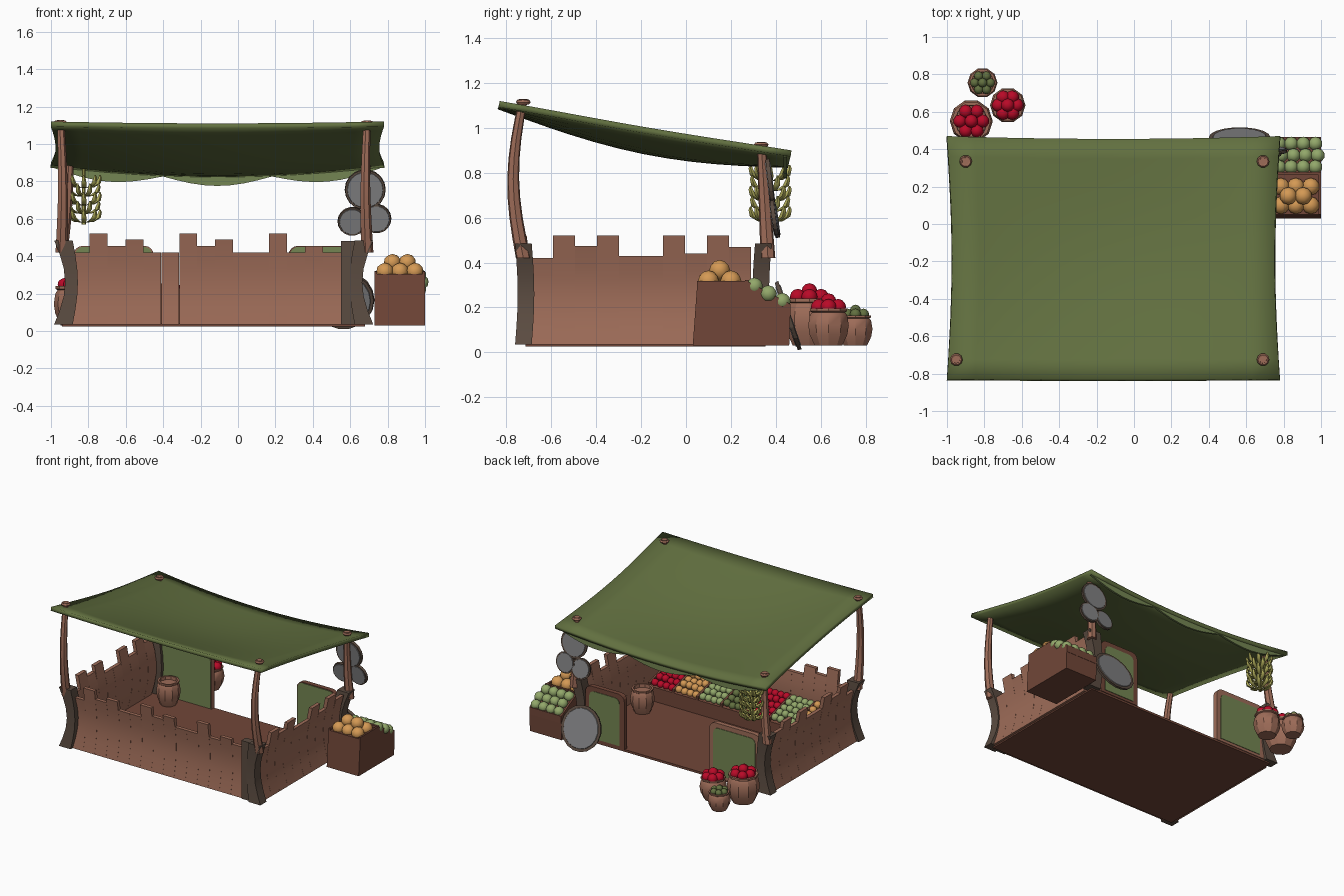
import bpy, bmesh, math, random
from mathutils import Vector, Matrix

if "Cube" in bpy.data.objects:
    bpy.data.objects.remove(bpy.data.objects["Cube"])
random.seed(4)
pi = math.pi

def mat(name, r, g, b):
    m = bpy.data.materials.new(name)
    m.diffuse_color = (r, g, b, 1)
    m.use_nodes = True
    m.node_tree.nodes["Principled BSDF"].inputs["Base Color"].default_value = m.diffuse_color
    return m

WOOD = mat("light_wood", .34, .15, .098)
DARK = mat("dark_wood", .165, .062, .04)
POST = mat("grey_wood", .105, .072, .053)
CLOTH = mat("canopy_green", .122, .162, .051)
PANEL = mat("panel_green", .175, .235, .085)
RED = mat("red_fruit", .485, .003, .021)
ORANGE = mat("orange_fruit", .66, .32, .09)
LIME = mat("pale_green_fruit", .29, .39, .145)
YELLOW = mat("banana_yellow", .42, .40, .10)
METAL = mat("grey_metal", .22, .22, .225)

def finish(name, bm, mats, smooth=None):
    bmesh.ops.recalc_face_normals(bm, faces=bm.faces)
    me = bpy.data.meshes.new(name)
    bm.to_mesh(me)
    bm.free()
    ob = bpy.data.objects.new(name, me)
    bpy.context.collection.objects.link(ob)
    for m in mats:
        me.materials.append(m)
    if smooth:
        bpy.ops.object.select_all(action='DESELECT')
        ob.select_set(True)
        bpy.context.view_layer.objects.active = ob
        bpy.ops.object.shade_smooth_by_angle(angle=math.radians(smooth))
    return ob

def loft(bm, rings):
    """Skin a list of equal-length vertex rings and cap both ends."""
    vs = [[bm.verts.new(p) for p in r] for r in rings]
    n = len(vs[0])
    for a, b in zip(vs, vs[1:]):
        for i in range(n):
            bm.faces.new((a[i], a[(i + 1) % n], b[(i + 1) % n], b[i]))
    bm.faces.new(vs[0])
    bm.faces.new(vs[-1])

def rect(x0, x1, y0, y1, z):
    return [(x0, y0, z), (x1, y0, z), (x1, y1, z), (x0, y1, z)]

def circle(x, y, z, r, n=8):
    return [(x + r * math.cos(2 * pi * i / n), y + r * math.sin(2 * pi * i / n), z) for i in range(n)]

def box(name, x0, x1, y0, y1, z0, z1, m):
    bm = bmesh.new()
    loft(bm, [rect(x0, x1, y0, y1, z0), rect(x0, x1, y0, y1, z1)])
    return finish(name, bm, [m])

def fruit_pile(name, spots, m):
    bm = bmesh.new()
    for x, y, z, r in spots:
        bmesh.ops.create_icosphere(bm, subdivisions=2, radius=r, matrix=Matrix.Translation((x, y, z)))
    finish(name, bm, [m], 60)

# Canopy: sagging cloth sheet with a scalloped flap along the back
def canopy_z(x, y):
    u, t = (x + .11) / .89, (y + .83) / 1.3
    return 1.12 - .22 * t - max(0, 1 - u * u) * (.01 + .04 * t + .07 * math.sin(pi * t))

bm = bmesh.new()
N = 12
grid = []
for j in range(N + 1):
    t = j / N
    row = []
    for i in range(N + 1):
        u = 2 * i / N - 1
        x = -.11 + u * (.89 - .03 * math.sin(pi * t))
        y = -.83 + 1.3 * t - .015 * (1 - u * u) * t
        row.append(bm.verts.new((x, y, canopy_z(x, y))))
    grid.append(row)
for j in range(N):
    for i in range(N):
        bm.faces.new((grid[j][i], grid[j][i + 1], grid[j + 1][i + 1], grid[j + 1][i]))
ob = finish("canopy", bm, [CLOTH], 40)
sol = ob.modifiers.new("thickness", 'SOLIDIFY')
sol.thickness, sol.offset = .028, -1

bm = bmesh.new()
rings = []
for i in range(25):
    s = i / 24
    x = -.985 + 1.75 * s
    zt = canopy_z(x, .45) - .015
    zb = zt - .015 - .045 * abs(math.sin(3 * pi * s))
    rings.append([(x, .435, zt), (x, .45, zt), (x, .45, zb), (x, .435, zb)])
loft(bm, rings)
finish("canopy_back_flap", bm, [PANEL])

# Floor
box("floor", -.94, .68, -.715, .355, .025, .042, DARK)

# Corner posts: waisted base, bent pole and rope ring above the cloth
def bend(z):
    return math.sin(pi * min(1, max(0, (z - .03) / .46)))

for side, px, label in ((-1, -.945, "left"), (1, .69, "right")):
    for py, dy, end in ((-.725, -1, "front"), (.345, 1, "back")):
        bx = -.935 if side < 0 else .675
        bm = bmesh.new()
        rings = []
        for k in range(7):
            z = .035 + .45 * k / 6
            w = .05 - .016 * bend(z)
            cx = bx - side * .045 * bend(z)
            cy = py - dy * .012 * bend(z)
            rings.append(rect(cx - w, cx + w, cy - .037, cy + .037, z))
        loft(bm, rings)
        finish(f"{end}_{label}_post_base", bm, [POST], 40)
        tx = (-.9 if end == "back" else -.95) if side < 0 else .69
        top = canopy_z(tx, py) + .03
        bm = bmesh.new()
        rings = []
        for k in range(9):
            s = k / 8
            z = .42 + (top - .42) * s
            sway = math.sin(pi * s)
            rings.append(circle(px + (tx - px) * s - side * .01 * sway,
                                py + (-.045 * sway if dy < 0 else .02 - .03 * s), z, .034 - .014 * s, 7))
        loft(bm, rings)
        finish(f"{end}_{label}_pole", bm, [WOOD], 40)
        bpy.ops.mesh.primitive_torus_add(major_segments=10, minor_segments=5, major_radius=.024, minor_radius=.01,
                                         location=(tx, py - (.01 if dy > 0 else 0), top - .012))
        ring = bpy.context.object
        ring.name = f"{end}_{label}_rope_ring"
        ring.data.materials.append(WOOD)
box("front_right_corner_plank", .55, .63, -.745, -.69, .035, .48, POST)

# Plank walls with uneven tops and a concave outward curve
def plank(bm, a, b, top, depth, axis, outer, sign):
    rings = []
    for k in range(6):
        z = .035 + (top - .035) * k / 5
        o = outer - sign * depth * bend(z)
        i = o - sign * .028
        rings.append(rect(a, b, o, i, z) if axis == 'x' else rect(o, i, a, b, z))
    loft(bm, rings)

front_tops = [.42, .52, .455, .49, .42, .42, .52, .455, .49, .42, .42, .52, .42, .455, .42]
side_tops = [.42, .52, .475, .52, .43, .43, .52, .44, .52, .47]
bm = bmesh.new()
for i, t in enumerate(front_tops):
    a = -.89 + i * .096
    plank(bm, a, a + .0955, t, .03, 'x', -.738, -1)
finish("front_plank_wall", bm, [WOOD], 30)
for label, outer, sign in (("left", -.965, -1), ("right", .70, 1)):
    bm = bmesh.new()
    for i, t in enumerate(side_tops):
        a = -.69 + i * .098
        plank(bm, a, a + .0975, t, .045, 'y', outer, sign)
    finish(label + "_plank_wall", bm, [WOOD], 30)

# Back screens: wooden frame with green cloth on both faces
def arch(x0, x1, z0, z1, r, y):
    pts = [(x0, y, z0), (x1, y, z0)]
    for cx, a0 in ((x1 - r, 0), (x0 + r, pi / 2)):
        pts += [(cx + r * math.cos(a0 + pi / 8 * k), y, z1 - r + r * math.sin(a0 + pi / 8 * k)) for k in range(5)]
    return pts

for label, x0, x1 in (("left", -.88, -.45), ("right", .27, .60)):
    bm = bmesh.new()
    loft(bm, [arch(x0, x1, .04, .455, .05, y) for y in (.325, .36)])
    finish(label + "_screen_frame", bm, [WOOD if label == "left" else DARK])
    bm = bmesh.new()
    loft(bm, [arch(x0 + .008, x1 - .008, .045, .45, .045, y) for y in (.321, .326)])
    loft(bm, [arch(x0 + .04, x1 - .035, .06, .42, .04, y) for y in (.359, .364)])
    finish(label + "_screen_cloth", bm, [PANEL])

# Produce counter inside the front wall, with seven bins
bm = bmesh.new()
prof = [(-.70, .04), (-.70, .23), (-.41, .15), (-.41, .04)]
loft(bm, [[(x, y, z) for y, z in prof] for x in (-.82, .60)])
for i in range(8):
    x = -.82 + i * .2029
    loft(bm, [[(x + d, y, z) for y, z in ((-.70, .2), (-.70, .255), (-.41, .175), (-.41, .14))] for d in (-.008, .008)])
finish("produce_counter", bm, [DARK])
for i, m in enumerate([ORANGE, LIME, RED, CLOTH, LIME, ORANGE, RED]):
    spots = []
    for a in range(4):
        for b in range(5):
            y = -.67 + b * .056
            spots.append((-.79 + i * .2029 + a * .048, y, .235 - (y + .7) * .276 + random.uniform(0, .012), .028))
    fruit_pile(f"counter_fruit_{i + 1}", spots, m)

# Outside crate with sloping back half
bm = bmesh.new()
prof = [(.03, .03), (.05, .305), (.27, .305), (.465, .20), (.46, .03)]
loft(bm, [[(x, y, z) for y, z in prof] for x in (.73, 1.0)])
for x in (.737, .993):
    loft(bm, [[(x + d, y, z) for y, z in ((.05, .29), (.05, .318), (.27, .318), (.465, .215), (.465, .18))]
              for d in (-.007, .007)])
loft(bm, [rect(.73, 1.0, .262, .278, .28), rect(.73, 1.0, .262, .278, .322)])
loft(bm, [rect(.73, 1.0, .452, .466, .16), rect(.73, 1.0, .452, .466, .215)])
finish("fruit_crate", bm, [DARK])
oranges = [(.785 + i * .08, .10 + j * .1, .318, .047) for i in range(3) for j in range(2)]
oranges += [(.825 + i * .08, .15, .365, .047) for i in range(2)]
fruit_pile("crate_oranges", oranges, ORANGE)
fruit_pile("crate_green_fruit", [(.775 + i * .065 + (j % 2) * .012, .305 + j * .062, .295 - j * .034, .038)
                                 for i in range(4) for j in range(3)], LIME)

# Pots: bulging ten-sided jars, some filled with fruit
def pot(name, x, y, r, h, m=None, fr=.035, z=.03):
    bm = bmesh.new()
    shape = [(.68, 0), (.93, .3), (1, .55), (.92, .82), (.82, .9), (.92, .93), (.92, 1), (.76, 1), (.74, .86)]
    loft(bm, [circle(x, y, z + h * k, r * s, 10) for s, k in shape])
    finish(name, bm, [WOOD], 30)
    if m:
        spots = [(x, y, z + h + fr * .9, fr)]
        spots += [(x + r * .52 * math.cos(a * pi / 3), y + r * .52 * math.sin(a * pi / 3), z + h + fr * .2, fr)
                  for a in range(6)]
        fruit_pile(name + "_fruit", spots, m)

pot("large_pot", -.87, .55, .115, .21, RED, .036)
pot("medium_pot", -.675, .635, .095, .165, RED, .036)
pot("small_pot", -.81, .755, .08, .135, CLOTH, .025)
pot("inside_left_jar", -.75, .23, .085, .18, None, 0, .042)
pot("inside_right_jar", .53, -.23, .085, .18, None, 0, .042)

# Metal pans: dark rim with a paler plate on both faces
def pan(name, loc, normal, r):
    M = Matrix.Translation(loc) @ Vector(normal).to_track_quat('Z', 'Y').to_matrix().to_4x4()
    bm = bmesh.new()
    loft(bm, [circle(0, 0, -.009, r * .97, 18), circle(0, 0, .009, r, 18)])
    for s in (-1, 1):
        loft(bm, [circle(0, 0, s * .008, r * .88, 18), circle(0, 0, s * .0125, r * .86, 18)])
    for f in bm.faces:
        f.material_index = int(all(v.co.xy.length < r * .9 for v in f.verts))
    bm.transform(M)
    finish(name, bm, [POST, METAL])

pan("hanging_pan_top", (.68, .375, .755), (0, 1, .12), .11)
pan("hanging_pan_left", (.61, .395, .585), (-.05, 1, .2), .078)
pan("hanging_pan_right", (.74, .395, .60), (.05, 1, .15), .08)
pan("leaning_pan", (.565, .455, .163), (0, .32, .11), .165)

# Banana bunch: tiers of upturned curved fruit round a stem
bm = bmesh.new()
cx, cy = -.825, .375
for tier in range(5):
    for k in range(8):
        a = 2 * pi * (k + .5 * (tier % 2)) / 8
        z0 = .60 + tier * .046
        rings = []
        for s, rr in ((0, .006), (.25, .014), (.6, .015), (.88, .010), (1, .004)):
            d = .012 + .075 * math.sin(s * 1.7)
            rings.append(circle(cx + d * math.cos(a), cy + d * math.sin(a), z0 - .02 + .07 * s * s, rr, 5))
        loft(bm, rings)
finish("banana_bunch", bm, [YELLOW], 50)
bm = bmesh.new()
loft(bm, [circle(cx, cy, .57, .012, 6), circle(cx, cy, .88, .009, 6)])
finish("banana_stem", bm, [YELLOW])
